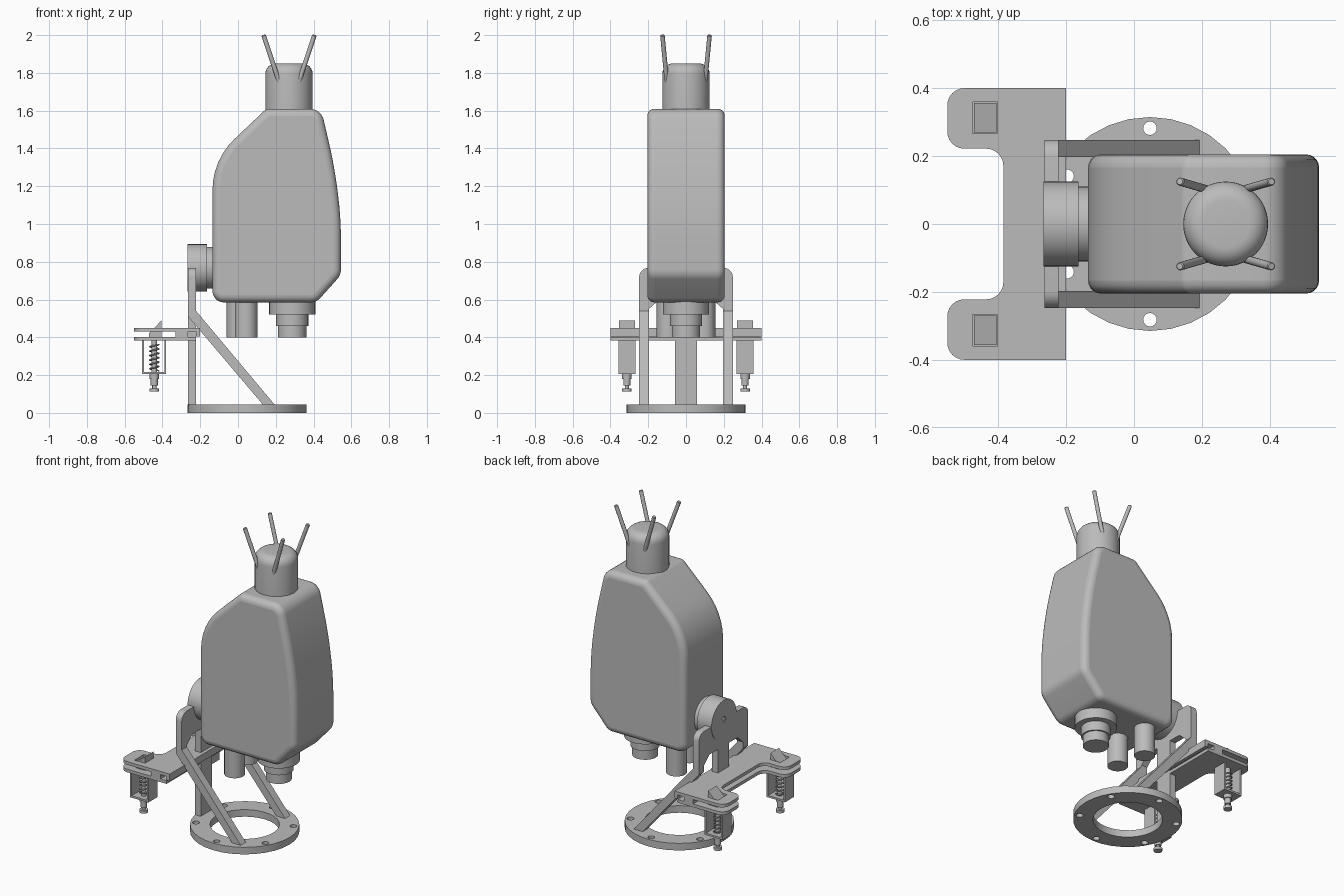
import bpy, bmesh, math
from mathutils import Vector

if "Cube" in bpy.data.objects:
    bpy.data.objects.remove(bpy.data.objects["Cube"], do_unlink=True)

grey = bpy.data.materials.new("plain grey")
grey.use_nodes = True
grey.diffuse_color = (0.5, 0.5, 0.5, 1)
grey.node_tree.nodes["Principled BSDF"].inputs["Base Color"].default_value = (0.5, 0.5, 0.5, 1)


def finish(name, bm):
    """Turn a bmesh into a smooth-shaded grey object with sharp creases."""
    bmesh.ops.remove_doubles(bm, verts=bm.verts, dist=0.0001)
    bmesh.ops.recalc_face_normals(bm, faces=bm.faces)
    mesh = bpy.data.meshes.new(name)
    bm.to_mesh(mesh)
    bm.free()
    mesh.materials.append(grey)
    mesh.shade_smooth()
    mesh.set_sharp_from_angle(angle=math.radians(30))
    obj = bpy.data.objects.new(name, mesh)
    bpy.context.collection.objects.link(obj)
    return obj


def rounded(points, steps=6):
    """Outline from (u, v) or (u, v, tangent length) corners."""
    out = []
    for i, p in enumerate(points):
        c = Vector(p[:2])
        if len(p) == 2:
            out.append(c)
            continue
        d1 = (Vector(points[i - 1][:2]) - c).normalized()
        d2 = (Vector(points[(i + 1) % len(points)][:2]) - c).normalized()
        a, b = c + d1 * p[2], c + d2 * p[2]
        w = math.sin(d1.angle(d2) / 2)
        for k in range(steps + 1):
            t = k / steps
            k0, k1, k2 = (1 - t) ** 2, 2 * w * t * (1 - t), t * t
            out.append((a * k0 + c * k1 + b * k2) / (k0 + k1 + k2))
    return out


def circle(u, v, r, n=32):
    return [(u + r * math.cos(math.tau * i / n), v + r * math.sin(math.tau * i / n)) for i in range(n)]


def mirrored_v(half):
    return half + [(p[0], -p[1], *p[2:]) for p in reversed(half)]


def mirrored_u(half):
    return half + [(-p[0], *p[1:]) for p in reversed(half)]


def prism(name, loops, plane, lo, hi):
    """Extrude a filled outline; further loops are holes."""
    curve = bpy.data.curves.new(name, "CURVE")
    curve.dimensions, curve.fill_mode, curve.extrude = "2D", "BOTH", (hi - lo) / 2
    for loop in loops:
        s = curve.splines.new("POLY")
        s.points.add(len(loop) - 1)
        for pt, p in zip(s.points, loop):
            pt.co = (p[0], p[1], 0, 1)
        s.use_cyclic_u = True
    bm = curve_to_bmesh(curve)
    bmesh.ops.remove_doubles(bm, verts=bm.verts, dist=0.0001)
    bmesh.ops.dissolve_limit(bm, angle_limit=0.01, verts=bm.verts, edges=bm.edges)
    for vert in bm.verts:
        u, v, w = vert.co
        w += (lo + hi) / 2
        vert.co = {"XY": (u, v, w), "XZ": (u, w, v), "YZ": (w, u, v)}[plane]
    return finish(name, bm)


def curve_to_bmesh(curve):
    tmp = bpy.data.objects.new("temporary", curve)
    bpy.context.collection.objects.link(tmp)
    dg = bpy.context.evaluated_depsgraph_get()
    mesh = bpy.data.meshes.new_from_object(tmp.evaluated_get(dg))
    bm = bmesh.new()
    bm.from_mesh(mesh)
    bpy.data.objects.remove(tmp, do_unlink=True)
    bpy.data.meshes.remove(mesh)
    bpy.data.curves.remove(curve)
    return bm


def box(name, x, y, z):
    return prism(name, [[(x[0], y[0]), (x[1], y[0]), (x[1], y[1]), (x[0], y[1])]], "XY", *z)


def lathe(name, profile, origin=(0, 0, 0), axis=(0, 0, 1), n=32):
    """Spin a (radius, height) profile round an axis."""
    bm = bmesh.new()
    vs = [bm.verts.new((p[0], 0, p[1])) for p in profile]
    es = [bm.edges.new(pair) for pair in zip(vs, vs[1:])]
    bmesh.ops.spin(bm, geom=vs + es, cent=(0, 0, 0), axis=(0, 0, 1), angle=math.tau, steps=n)
    rot = Vector(axis).to_track_quat("Z", "Y")
    for v in bm.verts:
        v.co = rot @ v.co + Vector(origin)
    return finish(name, bm)


# Main body: rounded slab
body = prism("body", [rounded([
    (-0.135, 0.585, 0.06), (0.415, 0.585, 0.03), (0.545, 0.73, 0.03), (0.545, 1.03, 0.12),
    (0.512, 1.3, 0.14), (0.44, 1.61, 0.06), (0.15, 1.61, 0.018), (-0.135, 1.34, 0.16)])],
    "XZ", -0.205, 0.205)
bevel = body.modifiers.new("edge rounding", "BEVEL")
bevel.width, bevel.segments = 0.038, 5
bevel.limit_method, bevel.angle_limit = "ANGLE", math.radians(60)
bevel.use_clamp_overlap = False

# Domed head and four antennae
lathe("head", rounded([(0, 1.59), (0.125, 1.59), (0.125, 1.85, 0.055), (0, 1.85)]), (0.27, 0, 0), n=48)
for sx, side in ((-1, "right"), (1, "left")):
    for sy, end in ((-1, "front"), (1, "back")):
        a = Vector((0.27 + sx * 0.048, sy * 0.1, 1.74))
        b = Vector((0.27 + sx * 0.135, sy * 0.125, 2.0))
        length = (b - a).length
        lathe(f"antenna_{end}_{side}", [(0, 0), (0.012, 0), (0.012, length - 0.004), (0.009, length), (0, length)],
              a, b - a, 16)

# Stepped nozzle and two tubes underneath
lathe("nozzle", [(0, 0.62), (0.122, 0.62), (0.122, 0.52), (0.085, 0.52), (0.085, 0.46),
                 (0.075, 0.46), (0.075, 0.4), (0, 0.4)], (0.287, 0, 0))
for x, y, end in ((0.043, -0.095, "front"), (0.0, 0.095, "back")):
    lathe("tube_" + end, [(0, 0.62), (0.06, 0.62), (0.06, 0.4), (0, 0.4)], (x, y, 0))

# Pivot hub with a centre hole
lathe("pivot_hub", [(0, 0.03), (0.02, 0.03), (0.02, 0), (0.125, 0), (0.125, 0.103), (0.11, 0.103),
                    (0.11, 0.15), (0, 0.15)], (-0.267, 0, 0.768), (1, 0, 0), 40)

# Support plate with central post, and slanted struts
prism("support_plate", [rounded(mirrored_u([
    (0.057, 0.04), (0.057, 0.6), (0.14, 0.6), (0.197, 0.55), (0.197, 0.51),
    (0.248, 0.51), (0.248, 0.768, 0.05)]))], "YZ", -0.264, -0.222)
strut = [(-0.264, 0.54), (-0.222, 0.54), (0.197, 0.04), (0.135, 0.04), (-0.264, 0.51)]
for name, lo in (("strut_front", -0.248), ("strut_back", 0.197)):
    prism(name, [strut], "XZ", lo, lo + 0.051)

# Base ring with bolt holes
bolts = [circle(0.047 + 0.282 * math.cos(a), 0.282 * math.sin(a), 0.02, 16)
         for a in (math.radians(30 + 60 * i) for i in range(6))]
prism("base_ring", [circle(0.047, 0, 0.315), circle(0.047, 0, 0.2)] + bolts, "XY", 0, 0.045)


# Clamp table: two forked plates with spacers
def fork(x_end):
    return rounded(mirrored_v([(-0.385, 0.222, 0.05), (-0.55, 0.222, 0.05), (-0.55, 0.4, 0.05), (x_end, 0.4)]))


slots = [[(-0.476, s * 0.266), (-0.402, s * 0.266), (-0.402, s * 0.36), (-0.476, s * 0.36)] for s in (-1, 1)]
prism("upper_fork_plate", [fork(-0.2)] + slots, "XY", 0.43, 0.45)
prism("lower_fork_plate", [fork(-0.222)], "XY", 0.382, 0.402)
box("table_spacer", (-0.33, -0.265), (-0.4, 0.4), (0.4, 0.432))
box("table_lip", (-0.222, -0.2), (-0.4, 0.4), (0.405, 0.432))

# Spring latches, one per fork arm
for s, end in ((-1, "front"), (1, "back")):
    y, x = s * 0.313, -0.443
    prism("latch_wedge_" + end, [[(-0.472, 0.42), (-0.405, 0.49), (-0.405, 0.402), (-0.472, 0.402)]],
          "XZ", y - 0.043, y + 0.043)
    prism("latch_bracket_" + end, [[(-0.508, 0.385), (-0.508, 0.205), (-0.38, 0.205), (-0.38, 0.385),
                                    (-0.39, 0.385), (-0.39, 0.217), (-0.498, 0.217), (-0.498, 0.385)]],
          "XZ", y - 0.045, y + 0.045)
    lathe("plunger_" + end, [(0, 0.405), (0.015, 0.405), (0.015, 0.205), (0.025, 0.205), (0.025, 0.18),
                             (0.019, 0.18), (0.019, 0.145), (0.011, 0.145), (0.011, 0.13),
                             (0.025, 0.13), (0.025, 0.112), (0, 0.112)], (x, y, 0), n=16)
    coil = bpy.data.curves.new("coil", "CURVE")
    coil.dimensions, coil.bevel_depth, coil.bevel_resolution = "3D", 0.004, 1
    spline = coil.splines.new("POLY")
    turns, per_turn = 6, 14
    spline.points.add(turns * per_turn)
    for i, pt in enumerate(spline.points):
        a = math.tau * i / per_turn
        pt.co = (x + 0.024 * math.cos(a), y + 0.024 * math.sin(a), 0.222 + 0.14 * i / (turns * per_turn), 1)
    finish("spring_" + end, curve_to_bmesh(coil))
